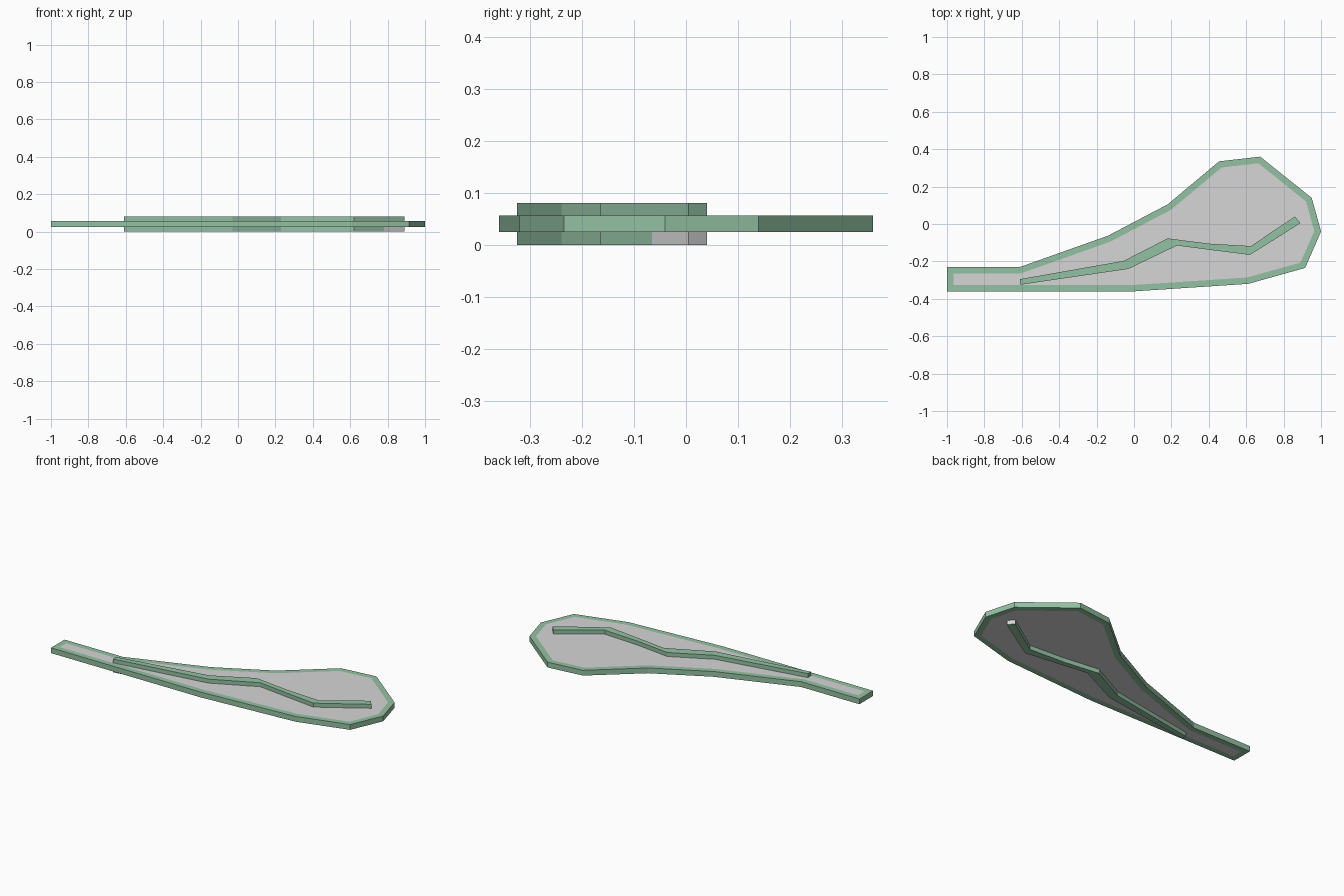
import bpy, bmesh

if "Cube" in bpy.data.objects:
    bpy.data.objects.remove(bpy.data.objects["Cube"])


def material(name, rgb):
    m = bpy.data.materials.new(name)
    m.diffuse_color = (*rgb, 1)
    m.use_nodes = True
    m.node_tree.nodes["Principled BSDF"].inputs["Base Color"].default_value = m.diffuse_color
    return m


GREEN = material("sage green", (0.296, 0.533, 0.366))
GREY = material("light grey", (0.67, 0.67, 0.67))


def finish(bm, name):
    bmesh.ops.recalc_face_normals(bm, faces=bm.faces[:])
    mesh = bpy.data.meshes.new(name)
    bm.to_mesh(mesh)
    bm.free()
    mesh.materials.append(GREEN)
    mesh.materials.append(GREY)
    obj = bpy.data.objects.new(name, mesh)
    bpy.context.collection.objects.link(obj)


# Flat blade: extruded outline with a grey panel inset on both faces
outline = [(-1, -0.36), (0, -0.36), (0.61, -0.32), (0.915, -0.235), (1, -0.04),
           (0.95, 0.14), (0.675, 0.36), (0.455, 0.335), (0.18, 0.105),
           (-0.14, -0.063), (-0.61, -0.23), (-1, -0.23)]
bm = bmesh.new()
base = bm.faces.new([bm.verts.new((x, y, 0.025)) for x, y in outline])
ext = bmesh.ops.extrude_face_region(bm, geom=[base], use_keep_orig=True)
for v in ext["geom"]:
    if isinstance(v, bmesh.types.BMVert):
        v.co.z = 0.057
bmesh.ops.recalc_face_normals(bm, faces=bm.faces[:])
caps = [f for f in bm.faces if abs(f.normal.z) > 0.9]
bmesh.ops.inset_individual(bm, faces=caps, thickness=0.034, use_even_offset=True)
for f in caps:
    f.material_index = 1
finish(bm, "blade")

# Raised rib through the blade: pairs of back and front edge points
stations = [((-0.61, -0.295), (-0.61, -0.325)), ((-0.055, -0.197), (-0.03, -0.24)),
            ((0.18, -0.077), (0.23, -0.115)), ((0.40, -0.105), (0.42, -0.14)),
            ((0.625, -0.118), (0.62, -0.165)), ((0.76, -0.027), (0.78, -0.065)),
            ((0.86, 0.04), (0.89, 0.005))]
LEVELS = (0, 0.04, 0.081)
bm = bmesh.new()
rings = [[[bm.verts.new((x, y, z)) for x, y in pair] for z in LEVELS]
         for pair in stations]
for a, b in zip(rings, rings[1:]):
    for k in (0, 2):                      # underside and top
        bm.faces.new((a[k][0], a[k][1], b[k][1], b[k][0]))
    for k in (0, 1):                      # long sides
        for s in (0, 1):
            bm.faces.new((a[k][s], b[k][s], b[k + 1][s], a[k + 1][s]))
for r in (rings[0], rings[-1]):           # ends
    for k in (0, 1):
        bm.faces.new((r[k][0], r[k][1], r[k + 1][1], r[k + 1][0]))
bmesh.ops.recalc_face_normals(bm, faces=bm.faces[:])
# Grey patch on the lower tip of the rib
for f in bm.faces:
    c = f.calc_center_median()
    if c.x > 0.79 and c.z < 0.04 and f.normal.x > 0.3:
        f.material_index = 1
finish(bm, "rib")
